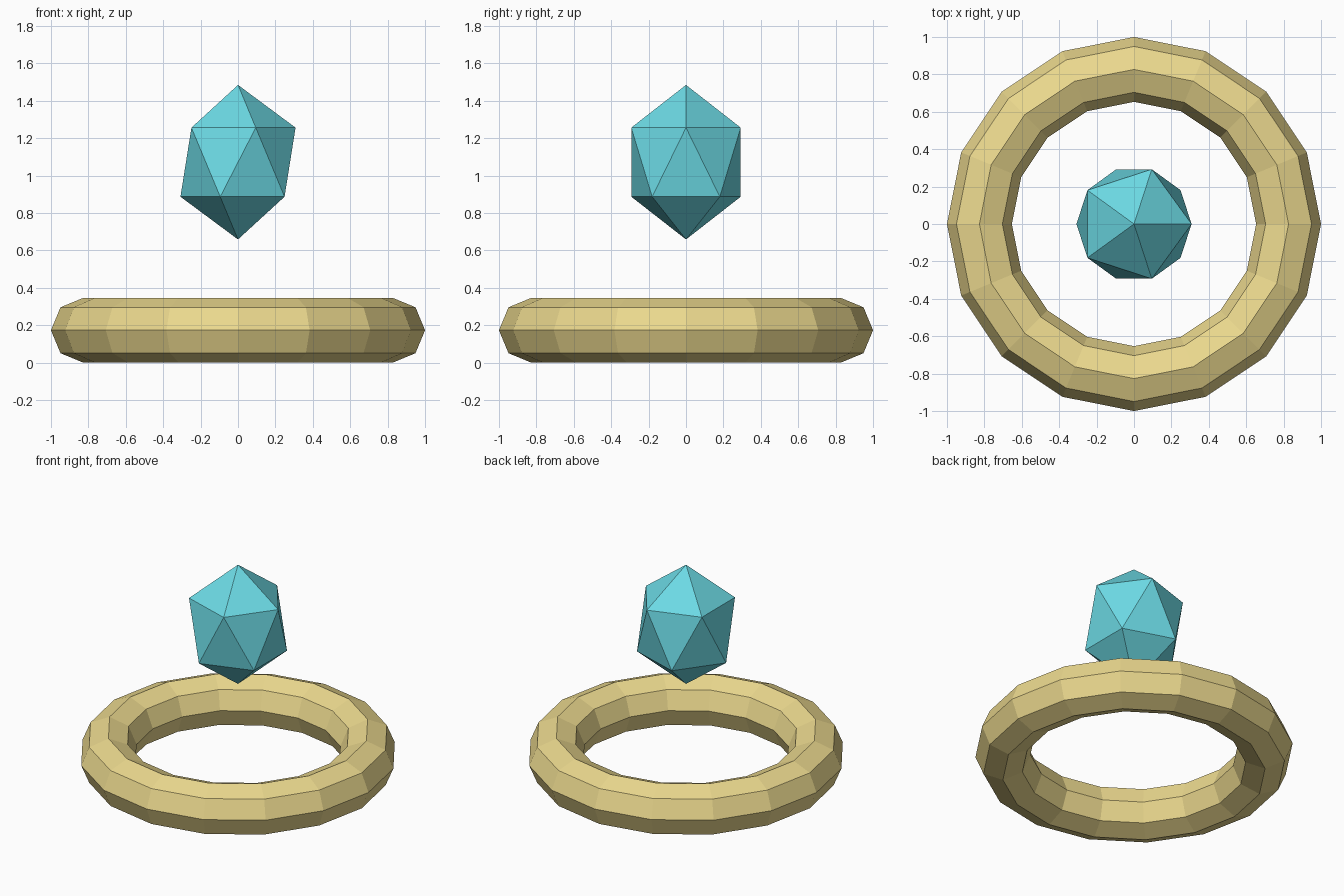
import bpy

if "Cube" in bpy.data.objects:
    bpy.data.objects.remove(bpy.data.objects["Cube"])


def paint(obj, name, color):
    mat = bpy.data.materials.new(name)
    mat.diffuse_color = (*color, 1.0)
    mat.use_nodes = True
    mat.node_tree.nodes["Principled BSDF"].inputs["Base Color"].default_value = mat.diffuse_color
    obj.data.materials.append(mat)
    obj.name = name
    bpy.ops.object.shade_flat()


# Faceted ring lying on the ground
MINOR = 0.1735
bpy.ops.mesh.primitive_torus_add(
    major_segments=16, minor_segments=8,
    major_radius=1.0 - MINOR, minor_radius=MINOR, location=(0, 0, MINOR))
paint(bpy.context.object, "gold_ring", (0.83, 0.69, 0.27))

# Stretched icosahedron gem floating above the ring
bpy.ops.mesh.primitive_ico_sphere_add(subdivisions=1, radius=1.0, location=(0, 0, 1.072))
gem = bpy.context.object
gem.scale = (0.344, 0.344, 0.413)
paint(gem, "floating_gem", (0.15, 0.70, 0.78))
